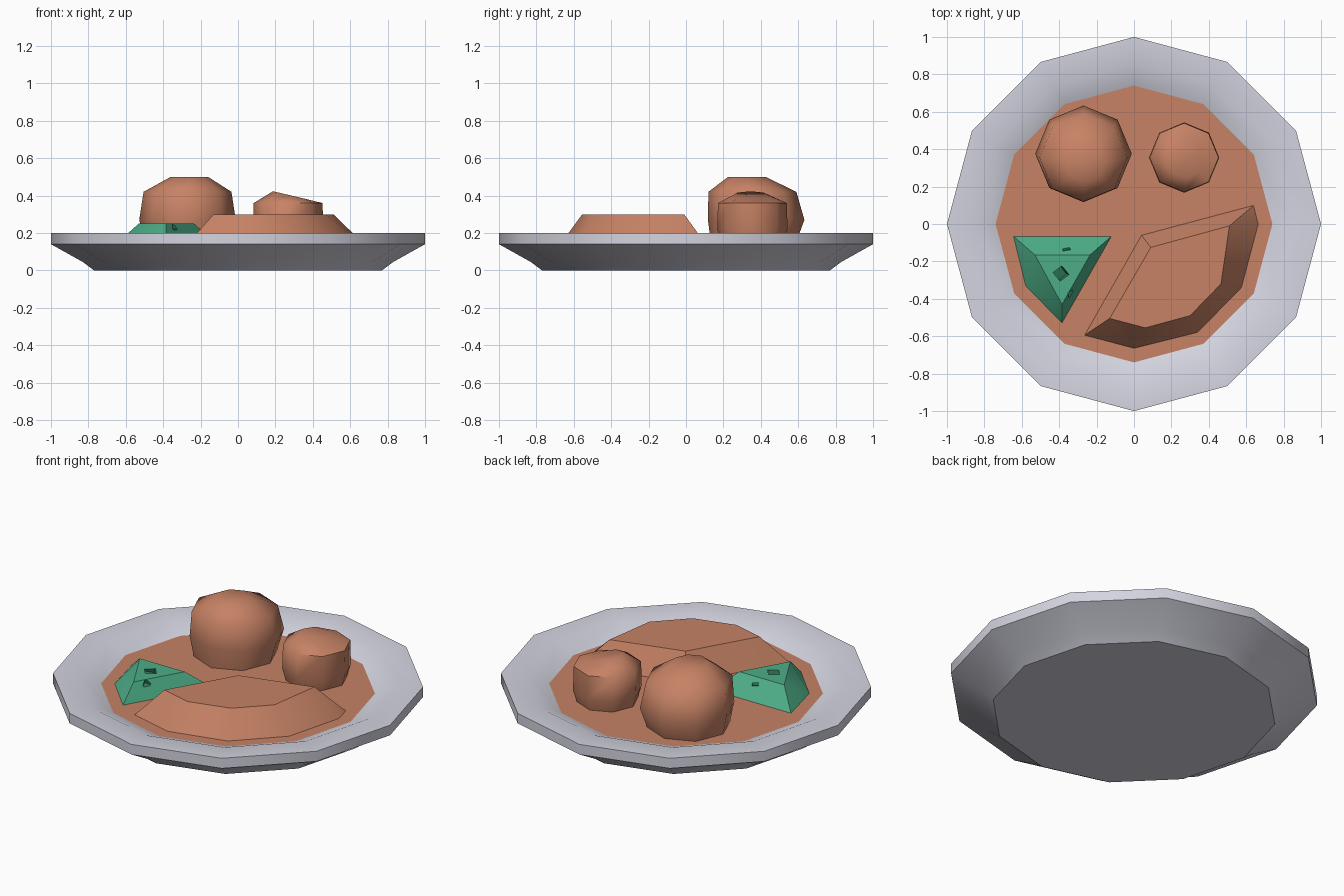
import bpy, bmesh, math
from math import sin, cos, pi, radians

if "Cube" in bpy.data.objects:
    bpy.data.objects.remove(bpy.data.objects["Cube"])


def material(name, rgb):
    m = bpy.data.materials.new(name)
    m.diffuse_color = (*rgb, 1)
    m.use_nodes = True
    m.node_tree.nodes["Principled BSDF"].inputs["Base Color"].default_value = m.diffuse_color
    return m


GREY = material("pale grey", (0.66, 0.66, 0.75))
BROWN = material("warm brown", (0.57, 0.225, 0.13))
GREEN = material("leaf green", (0.075, 0.42, 0.245))
DARK = material("dark green", (0.03, 0.2, 0.11))


def finish(name, bm, mat, angle):
    """Turn a bmesh into a coloured object, smooth below the given angle."""
    bmesh.ops.recalc_face_normals(bm, faces=bm.faces)
    me = bpy.data.meshes.new(name)
    bm.to_mesh(me)
    bm.free()
    ob = bpy.data.objects.new(name, me)
    bpy.context.collection.objects.link(ob)
    me.materials.append(mat)
    bpy.ops.object.select_all(action='DESELECT')
    ob.select_set(True)
    bpy.context.view_layer.objects.active = ob
    if angle:
        bpy.ops.object.shade_smooth_by_angle(angle=radians(angle))
    return ob


def lathe(name, rings, sides, mat, angle, caps=(True, True)):
    """Stack rings given as (x, y, z, radius, slope along x)."""
    bm = bmesh.new()
    loops = []
    for x, y, z, r, slope in rings:
        angles = [pi / 2 + 2 * pi * i / sides for i in range(sides)]
        loops.append([bm.verts.new((x + r * cos(a), y + r * sin(a),
                                    z + slope * r * cos(a))) for a in angles])
    for lo, hi in zip(loops, loops[1:]):
        for i in range(sides):
            j = (i + 1) % sides
            bm.faces.new((lo[i], lo[j], hi[j], hi[i]))
    for use, loop in zip(caps, (loops[0], loops[-1])):
        if use:
            bm.faces.new(loop)
    return finish(name, bm, mat, angle)


def hull(name, base, z0, top, z1, mat, angle):
    """Bevelled slab between a base outline and a smaller top outline."""
    bm = bmesh.new()
    for pts, z in ((base, z0), (top, z1)):
        for x, y in pts:
            bm.verts.new((x, y, z))
    bmesh.ops.convex_hull(bm, input=bm.verts)
    bmesh.ops.dissolve_limit(bm, angle_limit=radians(1), verts=bm.verts, edges=bm.edges)
    return finish(name, bm, mat, angle)


# Twelve-sided plate: base, flared underside, rim and inner slope
plate_profile = [(0.77, 0), (0.83, 0.045), (1.0, 0.14), (1.0, 0.2), (0.86, 0.2), (0.74, 0.15)]
lathe("plate", [(0, 0, z, r, 0) for r, z in plate_profile], 12, GREY, 35, (True, False))

# Gravy filling the plate
lathe("gravy", [(0, 0, 0.14, 0.735, 0), (0, 0, 0.15, 0.74, 0)], 12, BROWN, 35)

# Two dumplings, the small one with a sloping top
lathe("large_dumpling", [(-0.27, 0.36, 0.14, 0.225, 0), (-0.27, 0.375, 0.27, 0.258, 0),
                         (-0.27, 0.355, 0.42, 0.235, 0), (-0.26, 0.325, 0.5, 0.1, 0)],
      8, BROWN, 60)
lathe("small_dumpling", [(0.268, 0.355, 0.14, 0.165, 0), (0.268, 0.355, 0.22, 0.188, 0),
                         (0.268, 0.355, 0.36, 0.184, 0), (0.285, 0.345, 0.4, 0.098, -0.235)],
      8, BROWN, 60)

# Half-round slice of meat with bevelled edges
hull("meat_slice",
     [(0.04, -0.06), (0.64, 0.10), (0.665, 0.0), (0.575, -0.34), (0.34, -0.58),
      (0, -0.665), (-0.265, -0.595)], 0.149,
     [(0.09, -0.125), (0.51, -0.01), (0.465, -0.32), (0.3, -0.49), (0.06, -0.555),
      (-0.13, -0.505)], 0.3, BROWN, 35)

# Wedge of greens
greens = hull("greens", [(-0.645, -0.065), (-0.12, -0.065), (-0.385, -0.53), (-0.58, -0.33)], 0.149,
              [(-0.53, -0.165), (-0.235, -0.165), (-0.385, -0.43)], 0.25, GREEN, 35)
greens.data.materials.append(DARK)

# Small pits cut into the greens
for x, y, z, size, turn in ((-0.36, -0.125, 0.235, 0.04, 10),
                            (-0.39, -0.265, 0.25, 0.058, 40),
                            (-0.335, -0.375, 0.235, 0.035, 20)):
    bpy.ops.mesh.primitive_cube_add(size=size, location=(x, y, z),
                                    rotation=(radians(15), radians(12), radians(turn)))
    cutter = bpy.context.object
    cutter.name = "pit_cutter"
    cutter.data.materials.append(DARK)
    cutter.hide_render = True
    cutter.hide_set(True)
    mod = greens.modifiers.new("pit", 'BOOLEAN')
    mod.operation = 'DIFFERENCE'
    mod.solver = 'EXACT'
    mod.material_mode = 'TRANSFER'
    mod.object = cutter
